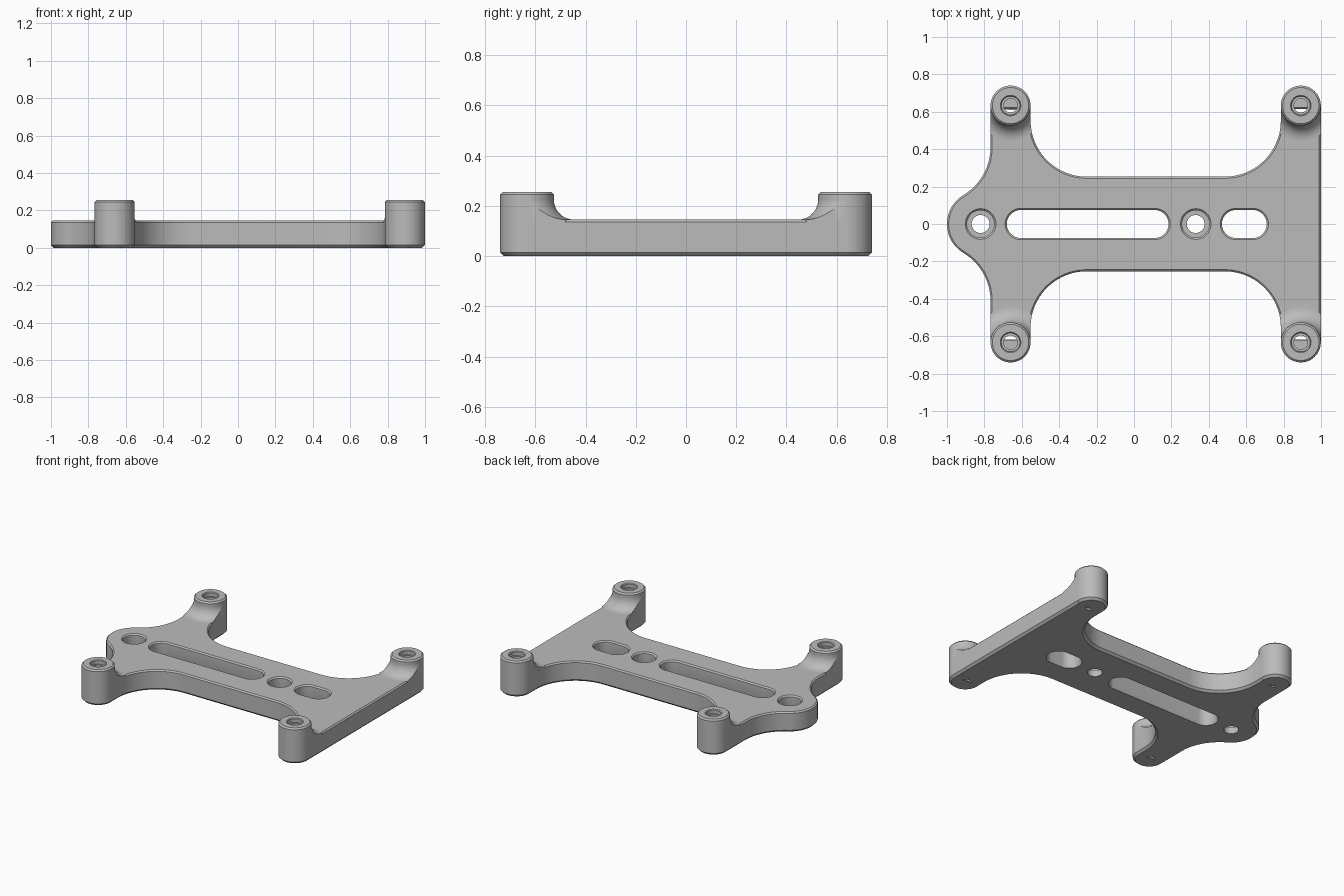
import bpy, bmesh, math
from math import pi, sin, cos, asin, sqrt, atan2
from mathutils import Vector

if "Cube" in bpy.data.objects:
    bpy.data.objects.remove(bpy.data.objects["Cube"])

H, TOP = 0.145, 0.255          # plate and post heights
PR, PY = 0.107, 0.633          # post radius and y position
POST_X = (-0.66, 0.892)
ARM_R, BAR = 0.30, 0.253       # arm corner radius, half width of the bar
FIL = 0.08                     # fillet radius at the foot of a post

mat = bpy.data.materials.new("grey")
mat.diffuse_color = (0.5, 0.5, 0.5, 1)
mat.use_nodes = True
mat.node_tree.nodes["Principled BSDF"].inputs["Base Color"].default_value = mat.diffuse_color


def finish(bm, name):
    bmesh.ops.recalc_face_normals(bm, faces=bm.faces)
    me = bpy.data.meshes.new(name)
    bm.to_mesh(me)
    bm.free()
    me.materials.append(mat)
    ob = bpy.data.objects.new(name, me)
    bpy.context.collection.objects.link(ob)
    bpy.ops.object.select_all(action='DESELECT')
    ob.select_set(True)
    bpy.context.view_layer.objects.active = ob
    bpy.ops.object.shade_smooth_by_angle(angle=math.radians(30))
    return ob


def arc(cx, cy, r, a0, a1, n):
    return [(cx + r * cos(a0 + (a1 - a0) * i / n),
             cy + r * sin(a0 + (a1 - a0) * i / n)) for i in range(n + 1)]


def circle(cx, cy, r, n=48):
    return arc(cx, cy, r, 0, 2 * pi, n)[:-1]


def slot(x0, x1, r):
    return arc(x1 - r, 0, r, -pi / 2, pi / 2, 20) + arc(x0 + r, 0, r, pi / 2, 1.5 * pi, 20)


def offset(pts, d):
    # move a counter-clockwise loop inward by d
    out = []
    for i, p in enumerate(pts):
        p = Vector(p)
        a = (p - Vector(pts[i - 1])).normalized()
        b = (Vector(pts[(i + 1) % len(pts)]) - p).normalized()
        na, nb = Vector((-a.y, a.x)), Vector((-b.y, b.x))
        m = (na + nb).normalized()
        out.append(p + m * d / max(m.dot(na), 0.3))
    return out


def lathe(name, cx, cy, prof, n=48):
    bm = bmesh.new()
    rings = [[bm.verts.new((x, y, z)) for x, y in circle(cx, cy, r, n)] for r, z in prof]
    for k in range(len(rings)):
        A, B = rings[k - 1], rings[k]
        for i in range(n):
            bm.faces.new((A[i - 1], A[i], B[i], B[i - 1]))
    return finish(bm, name)


# Base plate outline: one half, then mirrored
lx, rx = POST_X
ac = BAR + ARM_R
nose_x, nose_r = -0.82, 0.18
side_x = lx - PR - 0.3
side_y = sqrt((0.3 + nose_r) ** 2 - (nose_x - side_x) ** 2)
t = atan2(-side_y, nose_x - side_x)
half = [(rx + PR, PY), (rx - PR, PY)]
half += arc(rx - PR - ARM_R, ac, ARM_R, 0, -pi / 2, 20)
half += arc(lx + PR + ARM_R, ac, ARM_R, -pi / 2, -pi, 20)
half += [(lx + PR, PY), (lx - PR, PY)]
half += arc(side_x, side_y, 0.3, 0, t, 14)
half += arc(nose_x, 0, nose_r, t + pi, pi, 14)[1:]
outline = half + [(x, -y) for x, y in half[-2::-1]]

# Slots, screw holes and clearance holes around the posts
holes = [slot(-0.68, 0.185, 0.075), slot(0.47, 0.71, 0.075),
         circle(nose_x, 0, 0.073), circle(0.33, 0, 0.073)]
holes += [circle(x, s * PY, 0.065) for x in POST_X for s in (-1, 1)]

# Base plate with bevelled edges
bm = bmesh.new()
caps = ([], [])
for k, loop in enumerate([outline] + holes):
    sgn = 1 if k == 0 else -1
    levels = ((0.015 if k == 0 else 0.006, 0), (0, 0.015), (0, H - 0.009), (0.009, H))
    rings = [[bm.verts.new((p[0], p[1], z)) for p in offset(loop, sgn * d)] for d, z in levels]
    n = len(loop)
    for A, B in zip(rings, rings[1:]):
        for i in range(n):
            bm.faces.new((A[i - 1], A[i], B[i], B[i - 1]))
    for cap, ring in zip(caps, (rings[0], rings[-1])):
        cap += [bm.edges.get((ring[i - 1], ring[i])) for i in range(n)]
for cap in caps:
    bmesh.ops.triangle_fill(bm, edges=cap, use_beauty=True)
finish(bm, "base_plate")

# Seats at the bottom of the two counterbored screw holes
for i, x in enumerate((nose_x, 0.33)):
    lathe(f"screw_seat_{i}", x, 0, [(0.048, 0), (0.09, 0), (0.09, 0.045), (0.048, 0.045)])


def limit(r, inner):
    # angle at which a ring round a post meets the side of the arm
    th = pi / 2
    for _ in range(12):
        y = PY - r * cos(th)
        d = max(0, ac - y) if inner else 0
        w = PR + ARM_R - sqrt(ARM_R ** 2 - d * d)
        th = asin(min(1, w / r))
    return th


def fillet(name, cx, s):
    bm = bmesh.new()
    M, N = 10, 20
    top, low = [], []
    for j in range(M + 1):
        a = pi / 2 * j / M
        r = PR + FIL * (1 - sin(a))
        z = H + FIL * (1 - cos(a))
        t0, t1 = -limit(r, cx > 0), limit(r, cx < 0)
        pts = []
        for i in range(N + 1):
            th = t0 + (t1 - t0) * i / N
            pts.append((cx + r * sin(th), s * (PY - r * cos(th))))
        top.append([bm.verts.new((x, y, z)) for x, y in pts])
        low.append([bm.verts.new((x, y, H - 0.02)) for x, y in pts])
    for g in (top, low):
        for j in range(M):
            for i in range(N):
                bm.faces.new((g[j][i], g[j][i + 1], g[j + 1][i + 1], g[j + 1][i]))
    for i in range(N):
        for j in (0, M):
            bm.faces.new((top[j][i], top[j][i + 1], low[j][i + 1], low[j][i]))
    for j in range(M):
        for i in (0, N):
            bm.faces.new((top[j][i], top[j + 1][i], low[j + 1][i], low[j][i]))
    finish(bm, name)


# Four corner posts with stepped holes, each blended into its arm
post = [(PR - 0.015, 0), (PR, 0.015), (PR, TOP - 0.01), (PR - 0.01, TOP),
        (0.055, TOP), (0.05, TOP - 0.005), (0.05, TOP - 0.03), (0.037, TOP - 0.03), (0.037, 0)]
for x, side in zip(POST_X, ("left", "right")):
    for s, end in ((-1, "front"), (1, "back")):
        lathe(f"post_{end}_{side}", x, s * PY, post)
        fillet(f"post_fillet_{end}_{side}", x, s)
